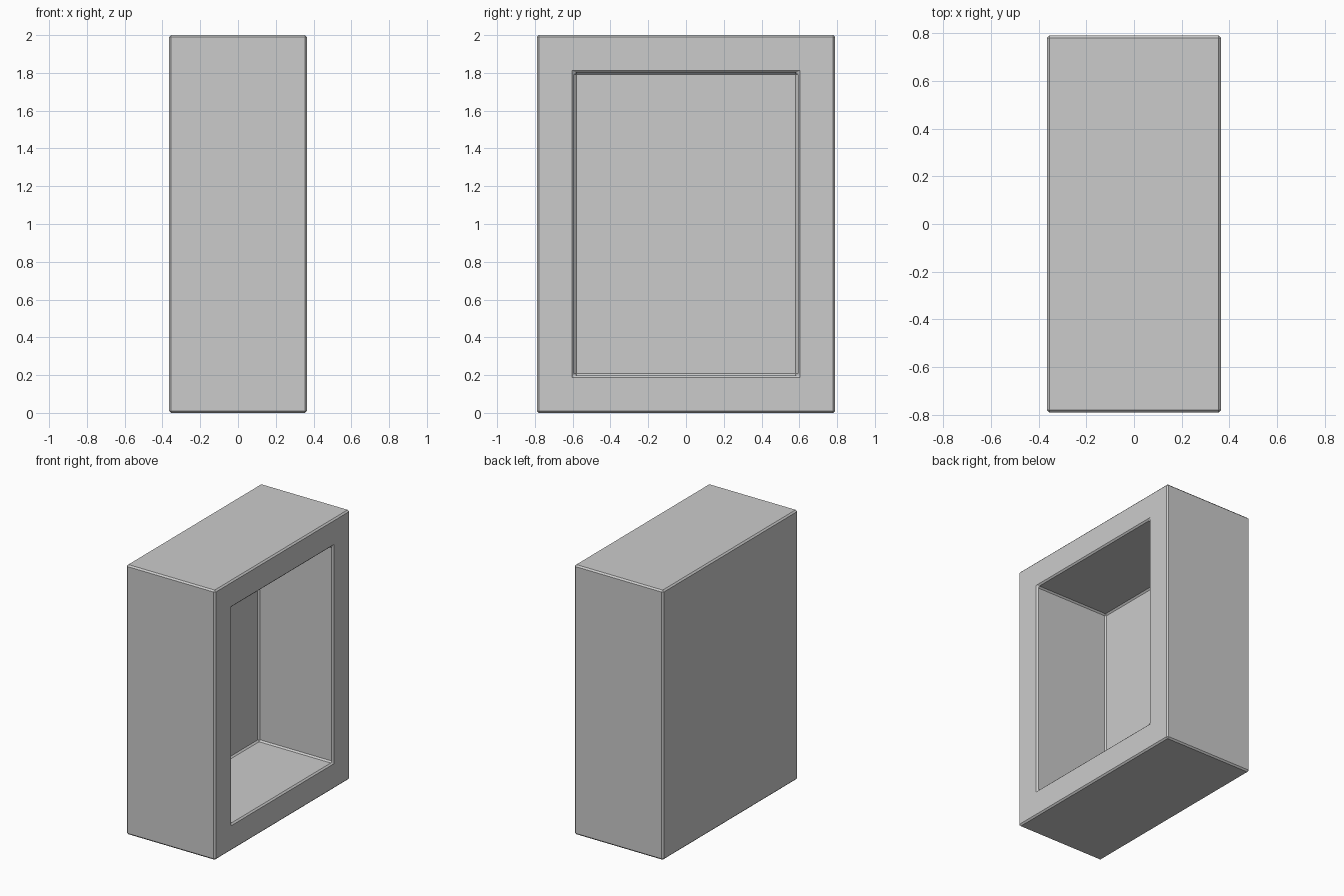
import bpy, bmesh
from mathutils import Vector

if "Cube" in bpy.data.objects:
    bpy.data.objects.remove(bpy.data.objects["Cube"])

HX, HY, H = 0.365, 0.79, 2.0      # half depth, half width, height
WALL, DEPTH, BEVEL = 0.198, 0.61, 0.011

# Solid block standing on the ground
bm = bmesh.new()
bmesh.ops.create_cube(bm, size=1)
for v in bm.verts:
    v.co = Vector((v.co.x * 2 * HX, v.co.y * 2 * HY, (v.co.z + 0.5) * H))
bm.normal_update()

# Opening in the +x side: inset the face, then push it inwards
face = next(f for f in bm.faces if f.normal.x > 0.9)
bmesh.ops.inset_region(bm, faces=[face], thickness=WALL, use_even_offset=True)
result = bmesh.ops.extrude_face_region(bm, geom=[face])
floor_verts = [g for g in result["geom"] if isinstance(g, bmesh.types.BMVert)]
bmesh.ops.translate(bm, verts=floor_verts, vec=(-DEPTH, 0, 0))
if face.is_valid:
    bmesh.ops.delete(bm, geom=[face], context='FACES_ONLY')
bmesh.ops.recalc_face_normals(bm, faces=bm.faces)

mesh = bpy.data.meshes.new("open_box")
bm.to_mesh(mesh)
bm.free()
box = bpy.data.objects.new("open_box", mesh)
bpy.context.collection.objects.link(box)

# Narrow flat chamfer along every sharp edge
bevel = box.modifiers.new("chamfer", 'BEVEL')
bevel.width = BEVEL
bevel.segments = 1
bevel.limit_method = 'ANGLE'
